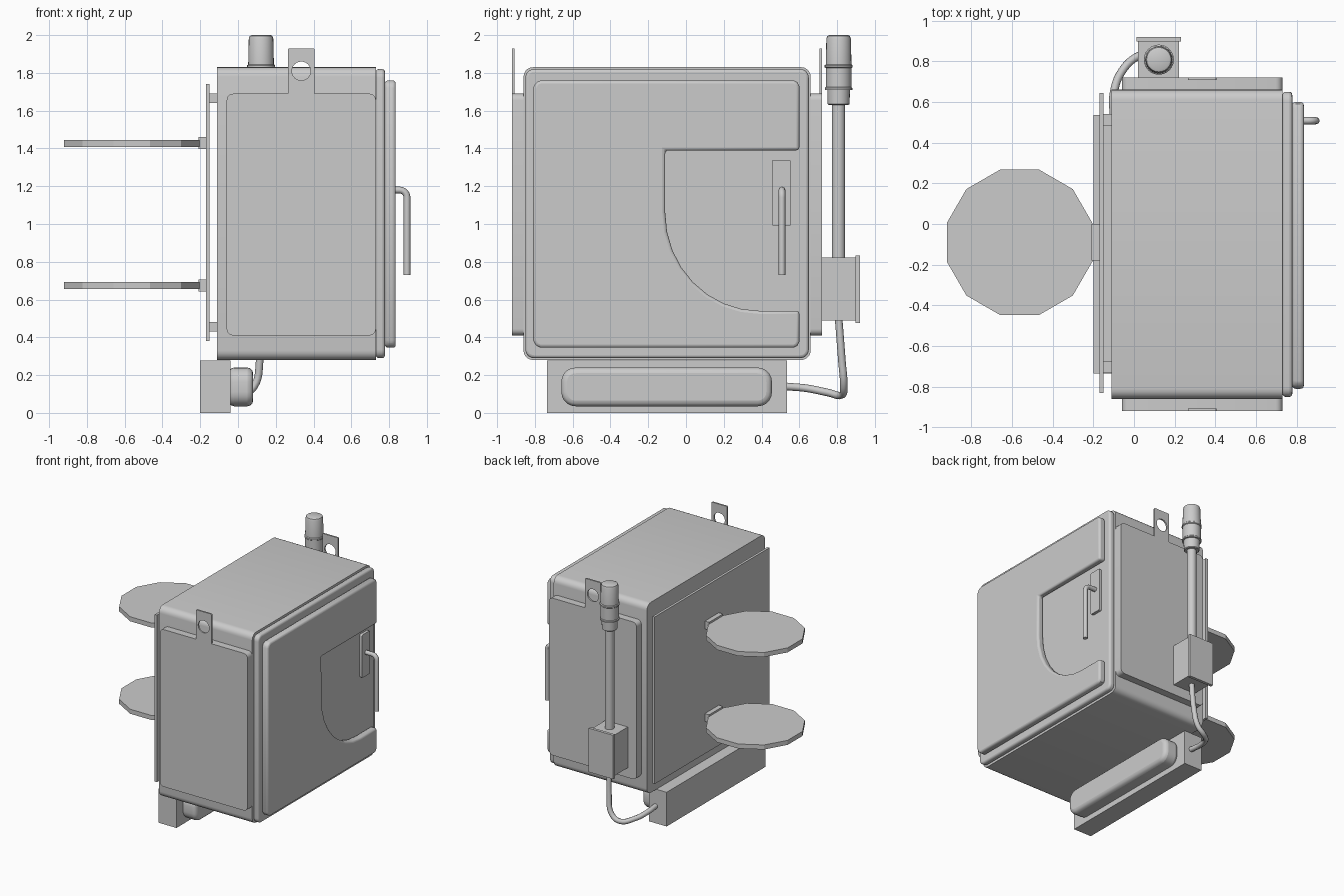
import bpy, bmesh, math
from mathutils import Vector

if "Cube" in bpy.data.objects:
    bpy.data.objects.remove(bpy.data.objects["Cube"], do_unlink=True)

GREY = (0.6, 0.6, 0.6, 1)
mat = bpy.data.materials.new("plain grey")
mat.use_nodes = True
mat.diffuse_color = GREY
mat.node_tree.nodes["Principled BSDF"].inputs["Base Color"].default_value = GREY


def finish(obj, bevel=0, segments=3, angle=35):
    """Colour the part, round its edges and shade it smooth between sharp edges."""
    obj.data.materials.clear()
    obj.data.materials.append(mat)
    bpy.ops.object.select_all(action='DESELECT')
    obj.select_set(True)
    bpy.context.view_layer.objects.active = obj
    if bevel:
        mod = obj.modifiers.new("rounded edges", 'BEVEL')
        mod.width, mod.segments = bevel, segments
        mod.limit_method, mod.angle_limit = 'ANGLE', math.radians(40)
    bpy.ops.object.shade_smooth_by_angle(angle=math.radians(angle))
    return obj


def from_bmesh(name, bm):
    bmesh.ops.recalc_face_normals(bm, faces=bm.faces)
    mesh = bpy.data.meshes.new(name)
    bm.to_mesh(mesh)
    bm.free()
    obj = bpy.data.objects.new(name, mesh)
    bpy.context.collection.objects.link(obj)
    return obj


def prism(name, outline, axis, lo, hi, bevel=0, segments=3, angle=35):
    """Extrude a flat outline along one axis."""
    i = 'xyz'.index(axis)
    bm = bmesh.new()
    verts = []
    for p in outline:
        co = list(p)
        co.insert(i, lo)
        verts.append(bm.verts.new(co))
    face = bm.faces.new(verts)
    ext = bmesh.ops.extrude_face_region(bm, geom=[face])['geom']
    move = Vector((0, 0, 0))
    move[i] = hi - lo
    bmesh.ops.translate(bm, verts=[g for g in ext if isinstance(g, bmesh.types.BMVert)], vec=move)
    return finish(from_bmesh(name, bm), bevel, segments, angle)


def rect(u0, u1, v0, v1, r=0, n=5):
    """Rectangle outline with optional rounded corners."""
    if not r:
        return [(u0, v0), (u1, v0), (u1, v1), (u0, v1)]
    pts = []
    for k, (cu, cv) in enumerate([(u1 - r, v1 - r), (u0 + r, v1 - r), (u0 + r, v0 + r), (u1 - r, v0 + r)]):
        pts += [(cu + r * math.cos((k + j / n) * math.pi / 2),
                 cv + r * math.sin((k + j / n) * math.pi / 2)) for j in range(n + 1)]
    return pts


def box(name, x0, x1, y0, y1, z0, z1, bevel=0):
    return prism(name, rect(x0, x1, y0, y1), 'z', z0, z1, bevel)


def ring(cu, cv, r, n, start=0.0):
    return [(cu + r * math.cos(start + 2 * math.pi * k / n),
             cv + r * math.sin(start + 2 * math.pi * k / n)) for k in range(n)]


def curve_to_mesh(name, curve):
    temp = bpy.data.objects.new(name + " path", curve)
    bpy.context.collection.objects.link(temp)
    deps = bpy.context.evaluated_depsgraph_get()
    mesh = bpy.data.meshes.new_from_object(temp.evaluated_get(deps))
    bpy.data.objects.remove(temp, do_unlink=True)
    obj = bpy.data.objects.new(name, mesh)
    bpy.context.collection.objects.link(obj)
    return obj


def tube(name, points, radius, kind='POLY'):
    curve = bpy.data.curves.new(name, 'CURVE')
    curve.dimensions = '3D'
    curve.bevel_depth, curve.bevel_resolution, curve.use_fill_caps = radius, 2, True
    curve.resolution_u = 6
    spline = curve.splines.new(kind)
    if kind == 'BEZIER':
        spline.bezier_points.add(len(points) - 1)
        for bp, p in zip(spline.bezier_points, points):
            bp.co = p
            bp.handle_left_type = bp.handle_right_type = 'AUTO'
    else:
        spline.points.add(len(points) - 1)
        for sp, p in zip(spline.points, points):
            sp.co = (*p, 1)
    return finish(curve_to_mesh(name, curve), angle=50)


def holed_plate(name, outline, hole, y0, y1):
    """Thin upright plate with a round hole through it."""
    curve = bpy.data.curves.new(name, 'CURVE')
    curve.dimensions, curve.fill_mode = '2D', 'BOTH'
    curve.extrude = (y1 - y0) / 2
    for loop in (outline, hole):
        s = curve.splines.new('POLY')
        s.points.add(len(loop) - 1)
        s.use_cyclic_u = True
        for sp, p in zip(s.points, loop):
            sp.co = (*p, 0, 1)
    obj = curve_to_mesh(name, curve)
    for v in obj.data.vertices:
        x, z, d = v.co
        v.co = (x, (y0 + y1) / 2 - d, z)
    return finish(obj)


def lathe(name, cx, cy, profile, n=24):
    """Turn a radius and height profile around an upright axis."""
    bm = bmesh.new()
    loops = [[bm.verts.new((*p, z)) for p in ring(cx, cy, r, n)] for r, z in profile]
    for a, b in zip(loops, loops[1:]):
        for k in range(n):
            bm.faces.new((a[k], a[(k + 1) % n], b[(k + 1) % n], b[k]))
    bm.faces.new(loops[0])
    bm.faces.new(loops[-1])
    return finish(from_bmesh(name, bm))


# Cabinet shell and door frame
prism("cabinet_body", rect(-0.86, 0.66, 0.28, 1.83, 0.05), 'x', -0.11, 0.73)
prism("door_frame", rect(-0.85, 0.65, 0.29, 1.82, 0.045), 'x', 0.73, 0.778, 0.015)

# Door with a quarter-round recess that opens to one edge
door = [(0.60, 1.39), (0.60, 1.73), (0.59, 1.75), (0.57, 1.76),
        (-0.77, 1.76), (-0.795, 1.75), (-0.81, 1.72),
        (-0.81, 0.385), (-0.795, 0.355), (-0.77, 0.345),
        (0.57, 0.345), (0.59, 0.355), (0.60, 0.375), (0.60, 0.54)]
door += [(0.39 - 0.50 * math.sin(a), 1.06 - 0.52 * math.cos(a))
         for a in [k * math.pi / 16 for k in range(9)]]
door.append((-0.11, 1.39))
prism("door", door, 'x', 0.778, 0.835, 0.016)

# Door handle
prism("handle_plate", rect(0.455, 0.555, 0.99, 1.34, 0.01), 'x', 0.77, 0.80)
bend = [(0.855 + 0.04 * math.sin(a), 0.508, 1.14 + 0.04 * math.cos(a))
        for a in [k * math.pi / 12 for k in range(7)]]
tube("door_handle", [(0.78, 0.508, 1.18)] + bend + [(0.895, 0.508, 0.73)], 0.018)

# Front and back panels, each with a lifting tab
for side, wall, outer, inner in (("front", -0.85, -0.92, -0.907), ("back", 0.65, 0.72, 0.707)):
    lo, hi = sorted((wall, outer))
    prism(side + "_panel", rect(-0.06, 0.73, 0.41, 1.69, 0.035), 'y', lo, hi)
    lo, hi = sorted((inner, outer))
    holed_plate(side + "_lifting_tab", rect(0.265, 0.405, 1.685, 1.93, 0.006),
                ring(0.335, 1.81, 0.05, 24), lo, hi)

# Mounting panel on rails at the right side
box("mounting_panel", -0.17, -0.15, -0.83, 0.645, 0.38, 1.74)
for name, z in (("lower", 0.43), ("upper", 1.64)):
    for end, y in (("front", -0.73), ("back", 0.485)):
        box(f"{name}_{end}_standoff", -0.152, -0.10, y, y + 0.055, z, z + 0.05)

# Twelve-sided round shelves
for name, z in (("lower", 0.655), ("upper", 1.408)):
    prism(name + "_shelf", ring(-0.5625, -0.09, 0.37, 12, math.pi / 12), 'z', z, z + 0.037, angle=20)
    box(name + "_shelf_bracket", -0.208, -0.165, -0.18, 0.0, z - 0.012, z + 0.052)

# Lower housing with a rounded cover
box("lower_housing", -0.20, -0.04, -0.735, 0.535, 0.0, 0.278)
prism("housing_cover", rect(-0.66, 0.455, 0.035, 0.24, 0.075), 'x', -0.05, 0.08, 0.03)

# Junction box, pole and signal lamp
box("junction_box", 0.02, 0.222, 0.715, 0.90, 0.49, 0.822)
box("junction_box_lid", 0.012, 0.232, 0.897, 0.92, 0.475, 0.832)
lathe("pole", 0.122, 0.808, [(0.035, 0.81), (0.035, 1.65)], 16)
lathe("signal_lamp", 0.122, 0.808,
      [(0.052, 1.63), (0.058, 1.635), (0.06, 1.71), (0.073, 1.71), (0.073, 1.72),
       (0.068, 1.725), (0.068, 1.825), (0.074, 1.83), (0.074, 1.84), (0.068, 1.845),
       (0.065, 1.98), (0.06, 1.995), (0.05, 2.0)])

# Cable from the junction box to the lower housing
tube("cable", [(-0.10, 0.53, 0.14), (-0.10, 0.64, 0.13), (-0.06, 0.75, 0.108), (0.02, 0.825, 0.095),
               (0.085, 0.835, 0.14), (0.115, 0.825, 0.28), (0.122, 0.808, 0.50)], 0.02, 'BEZIER')
